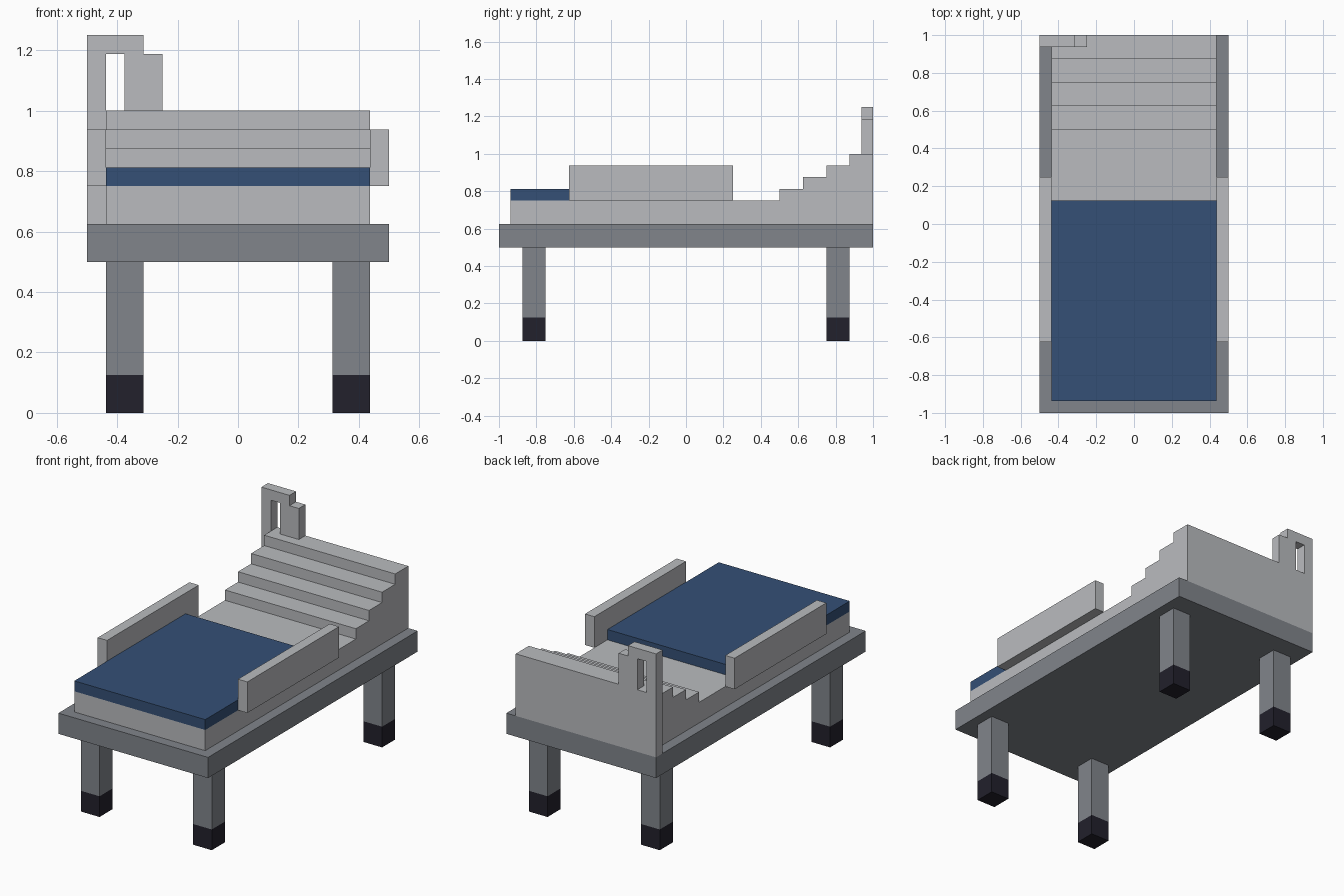
import bpy
import bmesh

cube = bpy.data.objects.get("Cube")
if cube:
    bpy.data.objects.remove(cube, do_unlink=True)

U = 1 / 16  # block size: every dimension below is in whole blocks


def material(name, rgb):
    mat = bpy.data.materials.new(name)
    mat.use_nodes = True
    colour = (*rgb, 1)
    mat.diffuse_color = colour
    bsdf = mat.node_tree.nodes["Principled BSDF"]
    bsdf.inputs["Base Color"].default_value = colour
    bsdf.inputs["Roughness"].default_value = 0.8
    return mat


LIGHT = material("light grey", (0.49, 0.50, 0.52))
STEEL = material("steel grey", (0.22, 0.235, 0.26))
BLUE = material("blanket blue", (0.035, 0.08, 0.18))
DARK = material("foot black", (0.016, 0.015, 0.025))


def prism(name, profile, axis, start, end, mat):
    """Extrude a closed profile along x (profile in y, z) or y (profile in x, z)."""
    bm = bmesh.new()
    place = (lambda a, b, d: (d, a, b)) if axis == "x" else (lambda a, b, d: (a, d, b))
    face = bm.faces.new([bm.verts.new(place(a * U, b * U, start * U)) for a, b in profile])
    grown = bmesh.ops.extrude_face_region(bm, geom=[face])["geom"]
    verts = [g for g in grown if isinstance(g, bmesh.types.BMVert)]
    bmesh.ops.translate(bm, verts=verts, vec=place(0, 0, (end - start) * U))
    bmesh.ops.recalc_face_normals(bm, faces=bm.faces)
    mesh = bpy.data.meshes.new(name)
    bm.to_mesh(mesh)
    bm.free()
    mesh.materials.append(mat)
    obj = bpy.data.objects.new(name, mesh)
    bpy.context.collection.objects.link(obj)
    return obj


def box(name, x, y, z, mat):
    rect = [(x[0], z[0]), (x[1], z[0]), (x[1], z[1]), (x[0], z[1])]
    return prism(name, rect, "y", y[0], y[1], mat)


# Bed frame
box("bed_frame", (-8, 8), (-16, 16), (8, 10), STEEL)

# Legs with dark feet, and side rails
for side, sx in (("left", 1), ("right", -1)):
    leg_x = sorted((5 * sx, 7 * sx))
    for end, leg_y in (("front", (-14, -12)), ("back", (12, 14))):
        box(f"{end}_{side}_leg", leg_x, leg_y, (2, 8), STEEL)
        box(f"{end}_{side}_foot", leg_x, leg_y, (0, 2), DARK)
    box(f"{side}_rail", sorted((7 * sx, 8 * sx)), (-10, 4), (12, 15), LIGHT)

# Mattress with a stepped raised head
outline = [(-15, 10), (-15, 12)]
for step in range(4):
    y = 8 + 2 * step
    outline += [(y, 12 + step), (y, 13 + step)]
outline += [(16, 16), (16, 10)]
prism("mattress", outline, "x", -7, 7, LIGHT)

# Blanket
box("blanket", (-7, 7), (-15, 2), (12, 13), BLUE)

# Drip stand: hooked post with a hanging bag
hook = [(-8, 10), (-7, 10), (-7, 19), (-5, 19), (-5, 20), (-8, 20)]
prism("drip_stand", hook, "y", 15, 16, LIGHT)
box("drip_bag", (-6, -4), (15, 16), (16, 19), LIGHT)
